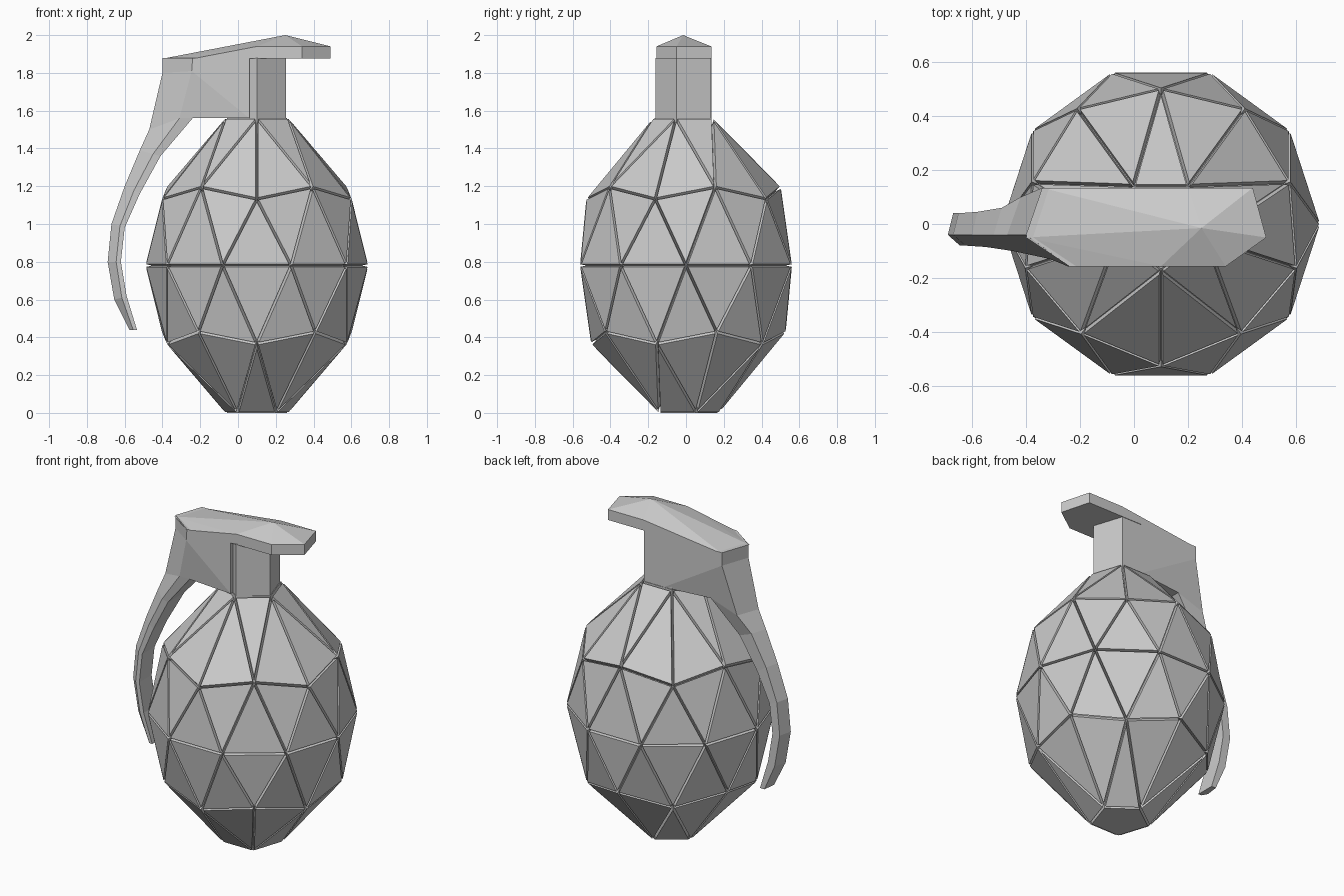
import bpy, bmesh, math
from mathutils import Vector, Matrix

if "Cube" in bpy.data.objects:
    bpy.data.objects.remove(bpy.data.objects["Cube"])

CX, R, H = 0.10, 0.59, 0.78          # body centre x, radius, half height


def finish(bm, name):
    bmesh.ops.recalc_face_normals(bm, faces=bm.faces[:])
    me = bpy.data.meshes.new(name)
    bm.to_mesh(me)
    bm.free()
    ob = bpy.data.objects.new(name, me)
    bpy.context.collection.objects.link(ob)
    return ob


def egg():
    """Stretched icosphere with flat pentagonal ends."""
    bm = bmesh.new()
    bmesh.ops.create_icosphere(bm, subdivisions=2, radius=1.0)
    bmesh.ops.rotate(bm, verts=bm.verts[:], cent=(0, 0, 0),
                     matrix=Matrix.Rotation(math.radians(-18), 3, 'Z'))
    poles = []
    for v in bm.verts:
        z = v.co.z
        if abs(z) > 0.95:
            poles.append(v)
        if abs(z) > 0.7:
            k = 0.175 / 0.526
            v.co = (v.co.x * k, v.co.y * k, math.copysign(H, z))
        else:
            v.co = (v.co.x * R, v.co.y * R, z * 0.79)
    bmesh.ops.dissolve_verts(bm, verts=poles)
    return bm


# inner core seen at the bottom of the grooves
core = egg()
bmesh.ops.scale(core, vec=(0.95, 0.95, 0.96), verts=core.verts[:])
bmesh.ops.translate(core, vec=(CX, 0, H), verts=core.verts[:])
finish(core, "body_core")

# one thick plate per facet, with narrow gaps between plates
src, plates = egg(), bmesh.new()
GAP, DEPTH = 0.007, 0.05
for f in src.faces:
    pts = [v.co.copy() for v in f.verts]
    n = len(pts)
    lens = [(pts[(i + 1) % n] - pts[(i + 2) % n]).length for i in range(n)]
    per = sum(lens)
    if n == 3:
        c = sum((p * l for p, l in zip(pts, lens)), Vector()) / per
    else:
        c = f.calc_center_median()
    s = 1 - GAP / (2 * f.calc_area() / per)
    out = [c + (p - c) * s + Vector((CX, 0, H)) for p in pts]
    nor = c.normalized() if n == 3 else Vector((0, 0, math.copysign(1, c.z)))
    a = [plates.verts.new(p) for p in out]
    b = [plates.verts.new(p - nor * DEPTH) for p in out]
    plates.faces.new(a)
    plates.faces.new(b[::-1])
    for i in range(n):
        j = (i + 1) % n
        plates.faces.new((a[i], b[i], b[j], a[j]))
src.free()
finish(plates, "body_plates")

# pentagonal neck
neck = bmesh.new()
ring = [(CX + 0.162 * math.cos(math.radians(270 + 72 * i)),
         0.162 * math.sin(math.radians(270 + 72 * i))) for i in range(5)]
lo = [neck.verts.new((x, y, 1.54)) for x, y in ring]
hi = [neck.verts.new((x, y, 1.88)) for x, y in ring]
neck.faces.new(lo)
neck.faces.new(hi)
for i in range(5):
    j = (i + 1) % 5
    neck.faces.new((lo[i], lo[j], hi[j], hi[i]))
finish(neck, "neck")

# lever cap: ridged lid over the neck
cap = bmesh.new()
base = [(-0.24, -0.157), (-0.40, -0.05), (-0.34, 0.134),
        (0.44, 0.134), (0.49, -0.05), (0.34, -0.157)]
pts = [(x, y, 1.875) for x, y in base]
pts += [(x, y, 1.94) for x, y in base[3:]]
pts += [(0.10, -0.157, 1.94), (0.20, 0.134, 1.94),
        (-0.28, -0.045, 1.885), (-0.05, -0.045, 1.933), (0.25, -0.015, 2.0)]
res = bmesh.ops.convex_hull(cap, input=[cap.verts.new(p) for p in pts])
finish(cap, "lever_cap")

# curved lever: outer (x,z), front corner (x,z), inner (x,z), y front, y back, back corner shift
secs = [
    (-0.40, 1.88, -0.24, 1.88, 0.06, 1.88, -0.157, 0.134, 0.06),
    (-0.40, 1.80, -0.245, 1.81, 0.06, 1.56, -0.157, 0.134, 0.06),
    (-0.47, 1.50, -0.31, 1.56, -0.24, 1.56, -0.13, 0.10, 0.05),
    (-0.52, 1.39, -0.45, 1.37, -0.41, 1.36, -0.10, 0.06, 0.03),
    (-0.60, 1.20, -0.55, 1.18, -0.52, 1.16, -0.085, 0.045, 0.02),
    (-0.67, 1.00, -0.625, 0.99, -0.60, 0.98, -0.08, 0.04, 0.02),
    (-0.69, 0.80, -0.645, 0.80, -0.62, 0.80, -0.08, 0.04, 0.02),
    (-0.655, 0.60, -0.615, 0.61, -0.59, 0.62, -0.08, 0.04, 0.02),
    (-0.575, 0.44, -0.555, 0.44, -0.535, 0.44, -0.075, 0.04, 0.01),
]
lev = bmesh.new()
rings = []
for xo, zo, xm, zm, xi, zi, yf, yb, d in secs:
    rings.append([lev.verts.new(p) for p in (
        (xo, -0.04, zo), (xm, yf, zm), (xi, yf, zi), (xi, yb, zi), (xo + d, yb, zo))])
lev.faces.new(rings[0])
lev.faces.new(rings[-1])
for a, b in zip(rings, rings[1:]):
    for i in range(5):
        j = (i + 1) % 5
        lev.faces.new((a[i], a[j], b[j], b[i]))
finish(lev, "lever")
